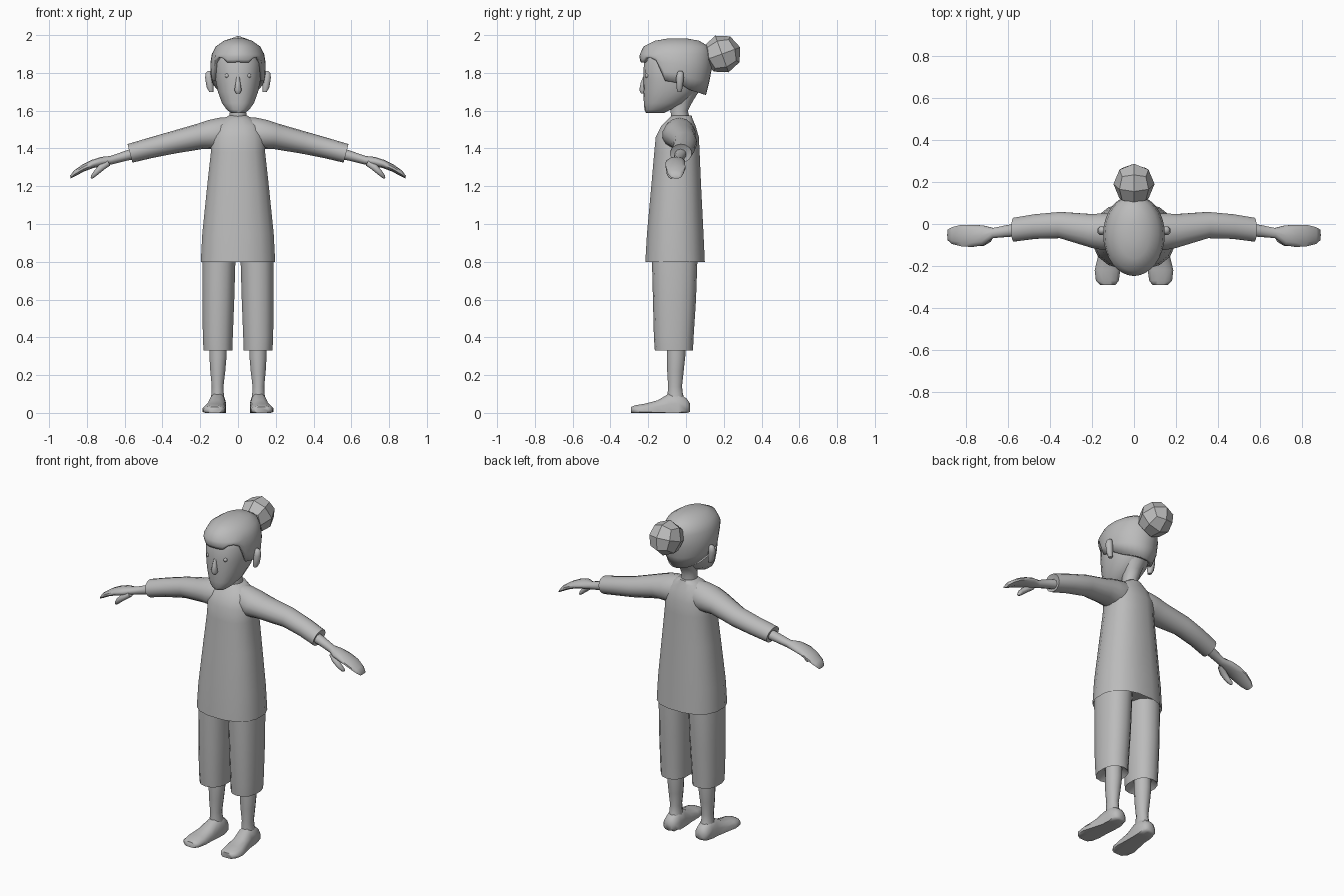
import bpy, bmesh, math
from mathutils import Vector, Matrix

GREY = bpy.data.materials.new("plain grey")
GREY.diffuse_color = (0.5, 0.5, 0.5, 1)


def finish(name, bm, angle=60):
    bmesh.ops.recalc_face_normals(bm, faces=bm.faces)
    me = bpy.data.meshes.new(name)
    bm.to_mesh(me)
    bm.free()
    ob = bpy.data.objects.new(name, me)
    bpy.context.collection.objects.link(ob)
    me.materials.append(GREY)
    bpy.ops.object.select_all(action='DESELECT')
    ob.select_set(True)
    bpy.context.view_layer.objects.active = ob
    bpy.ops.object.shade_smooth_by_angle(angle=math.radians(angle))
    return ob


def loft(name, rings, axis='z', side=1, n=14, power=2.0, tilt=0.0, floor=None, angle=60):
    """Skin rings of (position, centre a, centre b, radius a, radius b) along an axis."""
    bm = bmesh.new()
    loops = []
    for p, ca, cb, ra, rb in rings:
        loop = []
        for i in range(n):
            t = 2 * math.pi * (i + 0.5) / n
            c, s = math.cos(t), math.sin(t)
            a = ca + ra * math.copysign(abs(c) ** (2 / power), c)
            b = cb + rb * math.copysign(abs(s) ** (2 / power), s)
            if axis == 'z':
                co = (a, b, p)
            elif axis == 'x':
                co = (p + tilt * (b - cb), a, b)
            else:
                co = (a, p, b)
            z = co[2] if floor is None else max(co[2], floor)
            loop.append(bm.verts.new((side * co[0], co[1], z)))
        loops.append(loop)
    for l0, l1 in zip(loops, loops[1:]):
        for i in range(n):
            j = (i + 1) % n
            bm.faces.new((l0[i], l0[j], l1[j], l1[i]))
    bm.faces.new(loops[0])
    bm.faces.new(loops[-1])
    return finish(name, bm, angle)


def interp(table, x, k=1):
    """Column k of a table, interpolated over its first column."""
    if x <= table[0][0]:
        return table[0][k]
    for r0, r1 in zip(table, table[1:]):
        if x <= r1[0]:
            f = (x - r0[0]) / (r1[0] - r0[0])
            return r0[k] + f * (r1[k] - r0[k])
    return table[-1][k]


# Shirt body, flared to the hem with a turned-in lower edge
loft("shirt_body", [
    (0.83, 0, -0.06, 0.185, 0.145), (0.80, 0, -0.058, 0.20, 0.16),
    (0.95, 0, -0.057, 0.192, 0.152), (1.20, 0, -0.052, 0.166, 0.134),
    (1.38, 0, -0.048, 0.146, 0.122), (1.46, 0, -0.046, 0.145, 0.116),
    (1.52, 0, -0.04, 0.12, 0.092), (1.555, 0, -0.03, 0.08, 0.066),
    (1.575, 0, -0.022, 0.048, 0.052)], n=16, power=2.4)

# Neck
loft("neck", [(1.53, 0, -0.025, 0.05, 0.05), (1.60, 0, -0.036, 0.044, 0.046),
              (1.65, 0, -0.02, 0.05, 0.056), (1.72, 0, 0.0, 0.07, 0.08)])

for side, tag in ((1, "left"), (-1, "right")):
    # Sleeve, with the cuff turned in around the wrist
    loft("sleeve_" + tag, [
        (0.0, -0.03, 1.487, 0.06, 0.082), (0.08, -0.035, 1.478, 0.085, 0.084),
        (0.14, -0.037, 1.472, 0.09, 0.077), (0.20, -0.033, 1.464, 0.082, 0.066),
        (0.35, -0.005, 1.43, 0.064, 0.057), (0.47, -0.012, 1.401, 0.06, 0.052),
        (0.572, -0.027, 1.374, 0.058, 0.049), (0.565, -0.028, 1.374, 0.035, 0.03)],
        axis='x', side=side, tilt=0.27)
    # Forearm running into a mitten hand
    loft("hand_" + tag, [
        (0.53, -0.025, 1.378, 0.032, 0.03), (0.60, -0.033, 1.359, 0.03, 0.025),
        (0.67, -0.043, 1.338, 0.025, 0.022), (0.72, -0.054, 1.331, 0.05, 0.024),
        (0.77, -0.057, 1.318, 0.055, 0.021), (0.82, -0.055, 1.296, 0.054, 0.018),
        (0.865, -0.055, 1.268, 0.042, 0.015), (0.887, -0.052, 1.248, 0.026, 0.007)],
        axis='x', side=side, n=10, tilt=0.25)
    # Thumb
    loft("thumb_" + tag, [
        (0.685, -0.068, 1.325, 0.018, 0.016), (0.72, -0.085, 1.302, 0.022, 0.017),
        (0.752, -0.087, 1.272, 0.018, 0.014), (0.772, -0.08, 1.25, 0.013, 0.009),
        (0.778, -0.078, 1.243, 0.006, 0.004)], axis='x', side=side, n=8, tilt=0.6)
    # Cropped trouser leg
    loft("trouser_leg_" + tag, [
        (0.36, 0.107, -0.06, 0.055, 0.07), (0.33, 0.106, -0.064, 0.078, 0.101),
        (0.40, 0.107, -0.065, 0.081, 0.105), (0.60, 0.104, -0.061, 0.086, 0.114),
        (0.80, 0.101, -0.06, 0.089, 0.12), (0.95, 0.092, -0.06, 0.088, 0.12)],
        side=side, power=2.3)
    # Lower leg
    loft("shin_" + tag, [
        (0.05, 0.108, -0.05, 0.042, 0.05), (0.10, 0.108, -0.057, 0.034, 0.042),
        (0.14, 0.108, -0.058, 0.032, 0.038), (0.22, 0.107, -0.056, 0.041, 0.045),
        (0.30, 0.106, -0.052, 0.047, 0.05), (0.40, 0.106, -0.052, 0.047, 0.05)],
        side=side, n=12)
    # Bare foot with a flat sole
    loft("foot_" + tag, [
        (0.02, 0.108, 0.028, 0.022, 0.024), (0.005, 0.108, 0.026, 0.042, 0.05),
        (-0.04, 0.108, 0.024, 0.047, 0.085), (-0.09, 0.11, 0.02, 0.048, 0.085),
        (-0.15, 0.118, 0.018, 0.054, 0.05), (-0.22, 0.126, 0.015, 0.063, 0.034),
        (-0.27, 0.127, 0.014, 0.056, 0.027), (-0.29, 0.125, 0.014, 0.038, 0.018)],
        axis='y', side=side, n=12, power=2.3, floor=0.0)
    # Ear
    loft("ear_" + tag, [
        (1.70, 0.142, -0.035, 0.012, 0.012), (1.725, 0.148, -0.034, 0.02, 0.018),
        (1.775, 0.154, -0.032, 0.022, 0.022), (1.80, 0.154, -0.03, 0.018, 0.018),
        (1.81, 0.15, -0.03, 0.01, 0.01)], side=side, n=8)
    # Eye
    bm = bmesh.new()
    bmesh.ops.create_uvsphere(bm, u_segments=10, v_segments=6, radius=0.012, matrix=Matrix.Translation(
        (side * 0.058, -0.205, 1.785)))
    finish("eye_" + tag, bm)

# Head: flat-fronted face with a narrow chin
loft("head", [
    (1.587, 0, -0.165, 0.036, 0.046), (1.605, 0, -0.15, 0.06, 0.07),
    (1.64, 0, -0.115, 0.086, 0.108), (1.70, 0, -0.085, 0.108, 0.142),
    (1.77, 0, -0.07, 0.122, 0.156), (1.85, 0, -0.065, 0.124, 0.158),
    (1.92, 0, -0.06, 0.10, 0.13), (1.95, 0, -0.06, 0.05, 0.07)], n=18, power=2.25)

# Nose
loft("nose", [
    (1.692, 0, -0.228, 0.012, 0.012), (1.708, 0, -0.229, 0.021, 0.02),
    (1.745, 0, -0.226, 0.014, 0.016), (1.782, 0, -0.219, 0.008, 0.008)], n=8)

# Hair cap: outline by height (z, half width, front y, back y) over a stepped hairline
OUTLINE = [(1.68, 0.105, -0.20, 0.105), (1.76, 0.143, -0.215, 0.125),
           (1.83, 0.148, -0.235, 0.138), (1.89, 0.144, -0.248, 0.14),
           (1.94, 0.117, -0.225, 0.12), (1.97, 0.075, -0.165, 0.07),
           (1.983, 0.03, -0.09, 0.0)]
FRINGE = [(0, 1.857), (0.055, 1.853), (0.095, 1.89), (0.12, 1.865)]
SIDES = [(-0.15, 1.76), (-0.06, 1.75), (0.0, 1.725), (0.03, 1.708), (0.14, 1.683)]
N = 32


def hair_point(t, z):
    rx, yf, yb = (interp(OUTLINE, z, k) for k in (1, 2, 3))
    return Vector((rx * math.sin(t), (yf + yb) / 2 - (yb - yf) / 2 * math.cos(t), z))


bm = bmesh.new()
columns = []
for i in range(N):
    t = 2 * math.pi * i / N
    q = hair_point(t, 1.86)
    low = interp(FRINGE, abs(q.x)) if q.y < -0.155 else interp(SIDES, q.y)
    heights = [low + (1.90 - low) * f for f in (0, 0.33, 0.67, 1)] + [1.94, 1.97, 1.983]
    columns.append([bm.verts.new(hair_point(t, z)) for z in heights])
for i in range(N):
    a, b = columns[i], columns[(i + 1) % N]
    for k in range(len(a) - 1):
        bm.faces.new((a[k], b[k], b[k + 1], a[k + 1]))
bm.faces.new([c[-1] for c in columns])
hair = finish("hair", bm)
mod = hair.modifiers.new("thickness", 'SOLIDIFY')
mod.thickness = 0.025
mod.offset = -1

# Hair bun: blocky faceted ball tucked into the back of the head
bm = bmesh.new()
bmesh.ops.create_cube(bm, size=2)
bmesh.ops.subdivide_edges(bm, edges=bm.edges, cuts=1, use_grid_fill=True)
turn = Matrix.Rotation(math.radians(20), 3, 'X')
for v in bm.verts:
    p = turn @ (v.co.normalized() * 0.103)
    v.co = Vector((p.x * 0.95, p.y + 0.19, p.z + 1.9))
finish("hair_bun", bm, 30)
